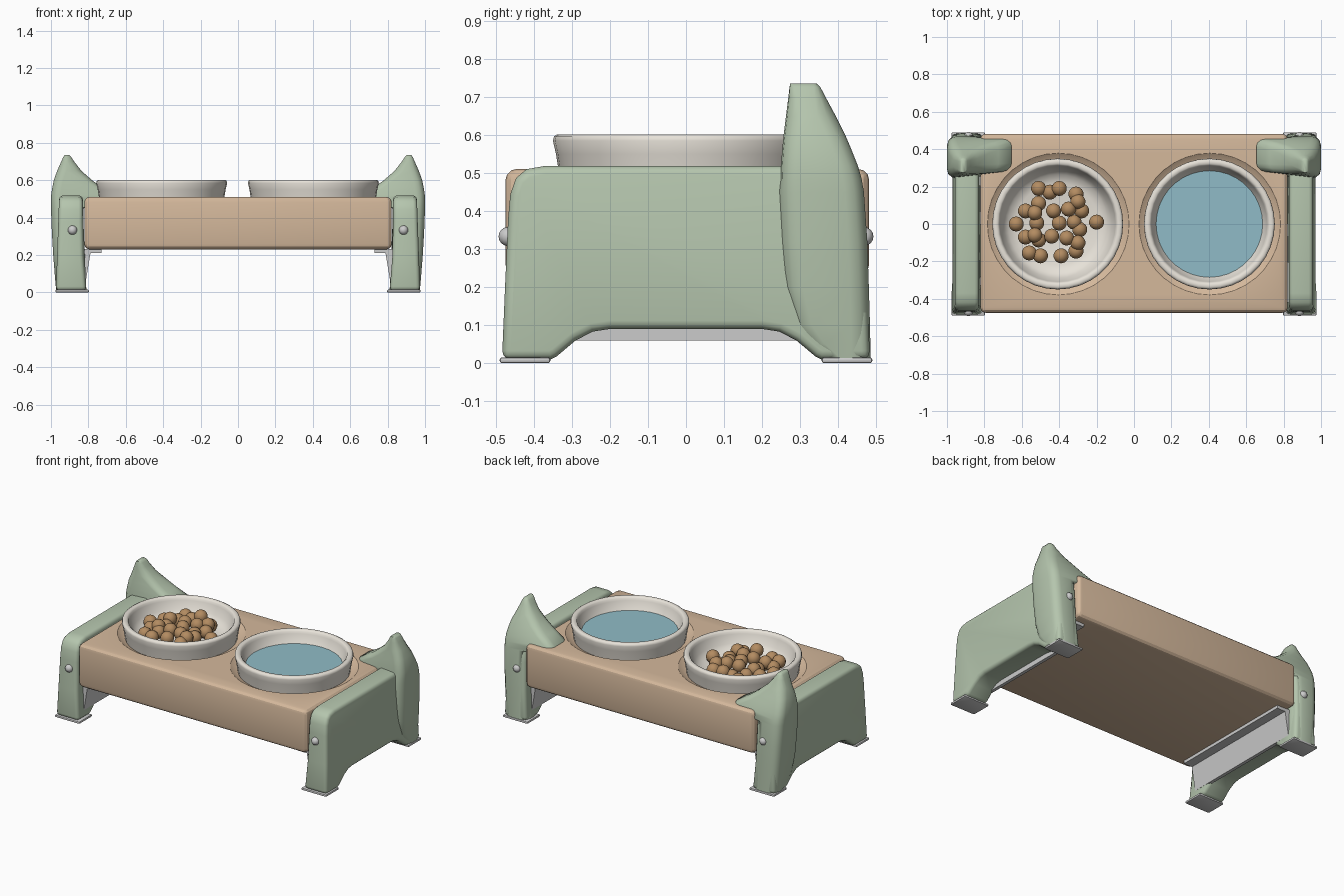
import bpy, bmesh, math
from mathutils import Vector

if "Cube" in bpy.data.objects:
    bpy.data.objects.remove(bpy.data.objects["Cube"])


def material(name, rgb):
    m = bpy.data.materials.new(name)
    m.diffuse_color = (*rgb, 1)
    m.use_nodes = True
    m.node_tree.nodes["Principled BSDF"].inputs["Base Color"].default_value = m.diffuse_color
    return m


GREEN = material("sage", (0.46, 0.56, 0.42))
TAN = material("tan", (0.66, 0.48, 0.33))
CREAM = material("cream", (0.80, 0.76, 0.69))
BLUE = material("water_blue", (0.28, 0.50, 0.57))
BROWN = material("kibble_brown", (0.45, 0.26, 0.12))


def finish(name, bm, mat=None, bevel=0, segs=3, cutters=(), angle=35):
    """Turn a bmesh into an object, apply modifiers, shade by angle."""
    bmesh.ops.recalc_face_normals(bm, faces=bm.faces)
    me = bpy.data.meshes.new(name)
    bm.to_mesh(me)
    bm.free()
    ob = bpy.data.objects.new(name, me)
    bpy.context.collection.objects.link(ob)
    if mat:
        me.materials.append(mat)
    bpy.ops.object.select_all(action='DESELECT')
    ob.select_set(True)
    bpy.context.view_layer.objects.active = ob
    if bevel:
        b = ob.modifiers.new("bevel", 'BEVEL')
        b.width, b.segments, b.limit_method = bevel, segs, 'ANGLE'
        b.angle_limit = math.radians(40)
        bpy.ops.object.modifier_apply(modifier="bevel")
    for c in cutters:
        m = ob.modifiers.new("cut", 'BOOLEAN')
        m.operation, m.solver, m.object = 'DIFFERENCE', 'EXACT', c
        bpy.ops.object.modifier_apply(modifier="cut")
    bpy.ops.object.shade_smooth_by_angle(angle=math.radians(angle))
    return ob


def loft(rings):
    """Closed skin through rings of equal point count, with end caps."""
    bm = bmesh.new()
    vs = [[bm.verts.new(p) for p in r] for r in rings]
    n = len(vs[0])
    for a, b in zip(vs, vs[1:]):
        for i in range(n):
            bm.faces.new((a[i], a[(i + 1) % n], b[(i + 1) % n], b[i]))
    bm.faces.new(vs[0])
    bm.faces.new(vs[-1])
    return bm


def box(x0, x1, y0, y1, z0, z1):
    return loft([[(x0, y0, z), (x1, y0, z), (x1, y1, z), (x0, y1, z)] for z in (z0, z1)])


def lathe(profile, cx, n=36):
    return loft([[(cx + r * math.cos(2 * math.pi * i / n), r * math.sin(2 * math.pi * i / n), z)
                  for i in range(n)] for r, z in profile])


def ball(name, pos, r, mat=None, u=14, v=9):
    bm = bmesh.new()
    bmesh.ops.create_uvsphere(bm, u_segments=u, v_segments=v, radius=r)
    bmesh.ops.translate(bm, verts=bm.verts, vec=Vector(pos))
    return finish(name, bm, mat, angle=60)


def ear_ring(s, z, x0, x1, y0, y1):
    """Rounded rectangle; front face leans back towards the inside on the ear."""
    r = min(0.05, 0.45 * min(x1 - x0, y1 - y0))
    pts = []
    for k, (cx, cy) in enumerate([(x1 - r, y1 - r), (x0 + r, y1 - r), (x0 + r, y0 + r), (x1 - r, y0 + r)]):
        for j in range(4):
            a = math.pi / 2 * (k + j / 3)
            x, y = cx + r * math.cos(a), cy + r * math.sin(a)
            if z > 0.45:
                y += 0.12 * (1 - x) * (y1 - y) / (y1 - y0)
            pts.append((s * x, y, z))
    return pts


# Tray board with two chamfered bowl recesses
cutters = []
for cx in (-0.405, 0.405):
    c = finish("recess_cutter", lathe([(0.325, 0.42), (0.325, 0.482), (0.345, 0.487), (0.38, 0.512), (0.38, 0.6)], cx))
    c.hide_render = True
    c.hide_set(True)
    cutters.append(c)
finish("tray", box(-0.822, 0.822, -0.475, 0.482, 0.23, 0.511), TAN, bevel=0.03, cutters=cutters, angle=25)

# Bowls
BOWL = [(0.322, 0.43), (0.334, 0.50), (0.342, 0.55), (0.350, 0.585), (0.347, 0.597), (0.338, 0.602),
        (0.322, 0.602), (0.313, 0.594), (0.309, 0.58), (0.288, 0.53), (0.265, 0.50), (0.22, 0.484), (0.05, 0.48)]
for name, cx in (("food_bowl", -0.408), ("water_bowl", 0.403)):
    finish(name, lathe(BOWL, cx), CREAM, angle=50)
finish("water", lathe([(0.27, 0.515), (0.286, 0.526)], 0.403), BLUE)

# Kibble: lower layer, then upper layer
LOW = [(-.51, .19), (-.45, .17), (-.31, .16), (-.51, .11), (-.58, .07), (-.28, .07), (-.63, 0), (-.52, .005),
       (-.32, .01), (-.29, -.03), (-.58, -.07), (-.51, -.085), (-.56, -.155), (-.50, -.17), (-.31, -.145), (-.20, .01)]
HIGH = [(-.40, .19), (-.30, .12), (-.53, .06), (-.43, .07), (-.35, .08), (-.40, .005),
        (-.53, -.06), (-.44, -.065), (-.36, -.075), (-.30, -.10), (-.39, -.17)]
for pts, z in ((LOW, 0.525), (HIGH, 0.548)):
    for x, y in pts:
        ball("kibble", (x, y, z), 0.041, BROWN)

# Side panel outline (y, z): rounded top, arched underside
HALF = [(0.2, 0.09), (0.245, 0.083), (0.29, 0.06), (0.34, 0.018), (0.355, 0.01), (0.484, 0.01), (0.476, 0.2),
        (0.468, 0.38), (0.462, 0.445), (0.447, 0.487), (0.42, 0.51), (0.37, 0.519)]
OUTLINE = HALF + [(-y, z) for y, z in reversed(HALF)]

# Ear and rear leg sections: z, x0, x1, y0, y1
EAR = [(0.01, 0.81, 0.972, 0.36, 0.486), (0.05, 0.813, 0.976, 0.315, 0.485), (0.10, 0.817, 0.98, 0.28, 0.484),
       (0.20, 0.82, 0.988, 0.257, 0.481), (0.32, 0.825, 0.995, 0.249, 0.477), (0.45, 0.825, 1.0, 0.244, 0.468),
       (0.485, 0.65, 1.0, 0.243, 0.462), (0.52, 0.655, 0.999, 0.244, 0.452), (0.56, 0.725, 0.993, 0.246, 0.436),
       (0.60, 0.78, 0.985, 0.249, 0.419), (0.65, 0.837, 0.967, 0.253, 0.394), (0.70, 0.876, 0.945, 0.259, 0.367),
       (0.725, 0.892, 0.934, 0.262, 0.354), (0.735, 0.902, 0.926, 0.264, 0.344)]

for s, side in ((-1, "left"), (1, "right")):
    def outer(z):
        return 0.974 - 0.018 * z / 0.52

    def inner(z):
        return 0.81 + 0.02 * min(z / 0.25, 1)
    finish(side + "_panel", loft([[(s * f(z), y, z) for y, z in OUTLINE] for f in (inner, outer)]),
           GREEN, bevel=0.022)
    finish(side + "_ear", loft([ear_ring(s, *e) for e in EAR]), GREEN, angle=60)

    # Grey under-tray bracket: slanted plate and flange
    plate = [(0.785, 0.232), (0.835, 0.232), (0.835, 0.06), (0.814, 0.06)]
    finish(side + "_bracket", loft([[(s * x, y, z) for x, z in plate] for y in (-0.42, 0.42)]))
    finish(side + "_flange", box(*sorted((s * 0.73, s * 0.80)), -0.42, 0.42, 0.21, 0.232))

    # Foot pads and screws at front and back
    for t, end in ((-1, "front"), (1, "back")):
        finish(f"{side}_{end}_foot_pad",
               box(*sorted((s * 0.797, s * 0.976)), *sorted((t * 0.357, t * 0.49)), 0, 0.015), bevel=0.006, segs=2)
        ball(f"{side}_{end}_screw", (s * 0.885, t * 0.468, 0.333), 0.025, None, 12, 8)
